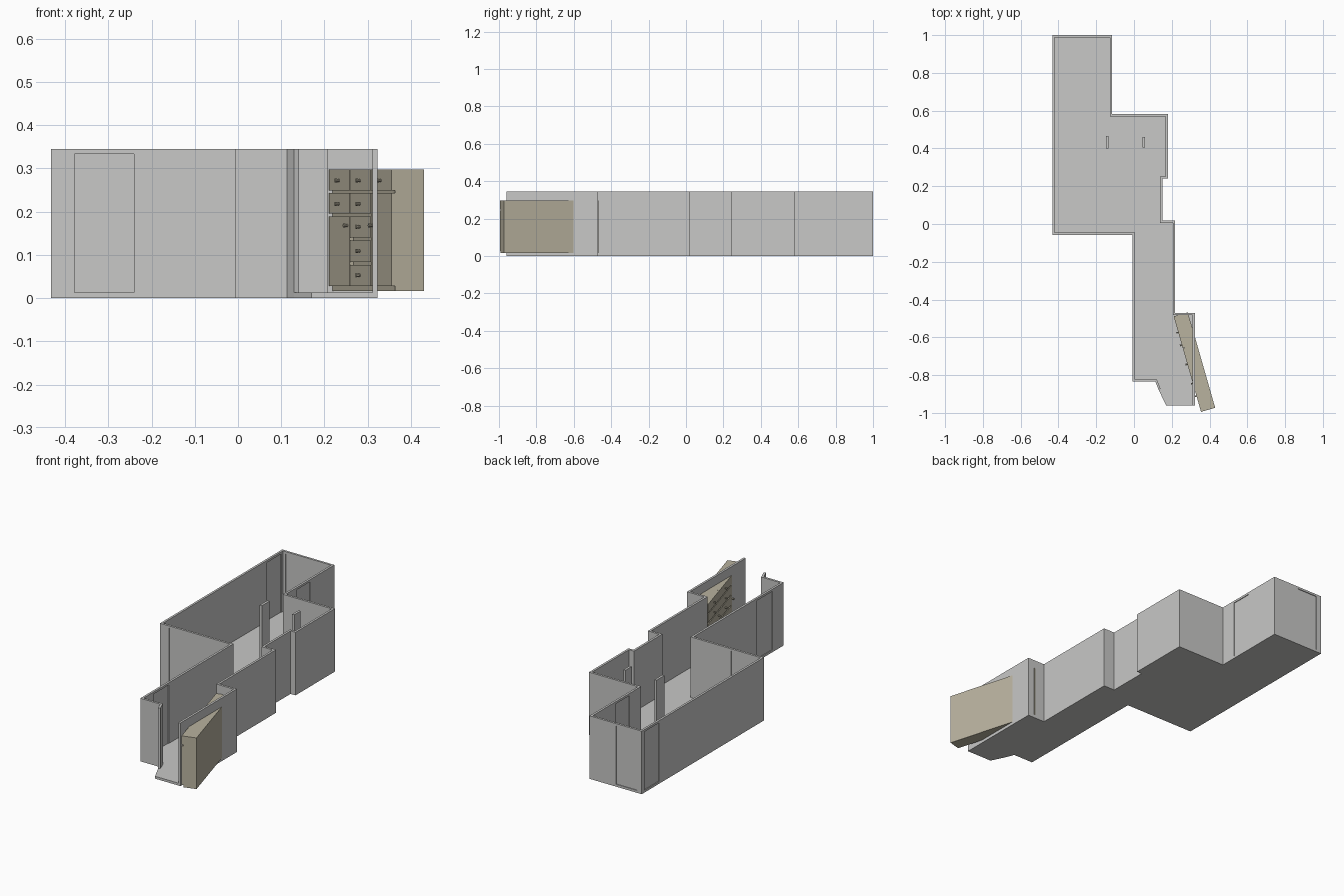
import bpy, bmesh, math
from mathutils import Vector, Matrix

if "Cube" in bpy.data.objects:
    bpy.data.objects.remove(bpy.data.objects["Cube"])

H, T, FLOOR = 0.345, 0.012, 0.013


def material(name, rgb):
    m = bpy.data.materials.new(name)
    m.diffuse_color = (*rgb, 1)
    m.use_nodes = True
    m.node_tree.nodes["Principled BSDF"].inputs["Base Color"].default_value = m.diffuse_color
    return m


PLASTER = material("light grey plaster", (0.58, 0.58, 0.57))
WOOD = material("tan wood", (0.48, 0.445, 0.345))


def finish(bm, name, mat):
    bmesh.ops.recalc_face_normals(bm, faces=bm.faces)
    me = bpy.data.meshes.new(name)
    bm.to_mesh(me)
    bm.free()
    me.materials.append(mat)
    ob = bpy.data.objects.new(name, me)
    bpy.context.collection.objects.link(ob)
    return ob


def prism(name, pts, z0, z1, mat):
    bm = bmesh.new()
    f = bm.faces.new([bm.verts.new((x, y, z0)) for x, y in pts])
    r = bmesh.ops.extrude_face_region(bm, geom=[f])
    vs = [v for v in r["geom"] if isinstance(v, bmesh.types.BMVert)]
    bmesh.ops.translate(bm, verts=vs, vec=(0, 0, z1 - z0))
    return finish(bm, name, mat)


def add_box(bm, lo, hi):
    lo, hi = Vector(lo), Vector(hi)
    m = Matrix.Translation((lo + hi) / 2) @ Matrix.Diagonal((*(hi - lo), 1))
    bmesh.ops.create_cube(bm, size=1, matrix=m)


def box(name, lo, hi, mat, world=Matrix()):
    bm = bmesh.new()
    add_box(bm, lo, hi)
    bm.transform(world)
    return finish(bm, name, mat)


def offset_right(path, t):
    """Mitred copy of an open path, moved t to its right."""
    P = [Vector(p) for p in path]
    N = []
    for a, b in zip(P, P[1:]):
        d = (b - a).normalized()
        N.append(Vector((d.y, -d.x)))
    out = []
    for i, p in enumerate(P):
        n0, n1 = N[max(i - 1, 0)], N[min(i, len(N) - 1)]
        out.append(tuple(p + (n0 + n1) * t / (1 + n0.dot(n1))))
    return out


# Outer wall line, clockwise from the angled stub to the front right end
outer = [(0.13, -0.877), (0.113, -0.835), (-0.007, -0.835), (-0.007, -0.058),
         (-0.432, -0.058), (-0.432, 1.0), (-0.116, 1.0), (-0.116, 0.582),
         (0.18, 0.582), (0.18, 0.24), (0.15, 0.24), (0.15, 0.018),
         (0.218, 0.018), (0.218, -0.47), (0.323, -0.47), (0.323, -0.96)]
inner = offset_right(outer, T)
walls = prism("walls", outer + inner[::-1], 0, H, PLASTER)

# Floor slab with its slanted entry edge
prism("floor", inner[1:] + [(0.17, -0.96), outer[0], inner[0]], 0, FLOOR, PLASTER)

# Doors: axis the wall runs along, centre of wall thickness, start, end
doors = [("y", -0.426, 0.85, 0.974), ("x", 0.994, -0.403, -0.277),
         ("y", -0.122, 0.67, 0.79), ("x", -0.052, -0.378, -0.24),
         ("y", -0.001, -0.74, -0.606)]


def door_bounds(d, half):
    axis, c, a, b = d
    if axis == "x":
        return (a, c - half, FLOOR), (b, c + half, 0.333)
    return (c - half, a, FLOOR), (c + half, b, 0.333)


bm = bmesh.new()
for d in doors:
    add_box(bm, *door_bounds(d, 0.015))
cutter = finish(bm, "door_cutter", PLASTER)
cutter.hide_render = True
mod = walls.modifiers.new("door_openings", "BOOLEAN")
mod.operation, mod.solver, mod.object = "DIFFERENCE", "EXACT", cutter
bpy.context.view_layer.objects.active = walls
bpy.ops.object.modifier_apply(modifier=mod.name)
bpy.data.objects.remove(cutter)
for i, d in enumerate(doors):
    box(f"door_{i + 1}", *door_bounds(d, 0.002), PLASTER)

# Free standing piers
box("pier_left", (-0.149, 0.40, FLOOR), (-0.136, 0.467, H), PLASTER)
box("pier_right", (0.044, 0.406, FLOOR), (0.057, 0.46, H), PLASTER)

# Cabinet frame: local x along the front, local y into the body
u = Vector((0.145, -0.506, 0)).normalized()
v = Vector((-u.y, u.x, 0))
frame = Matrix((u, v, (0, 0, 1))).transposed().to_4x4()
frame.translation = (0.21, -0.489, 0)
L, D, FRONT = 0.526, 0.078, 0.009
box("cabinet_body", (0, FRONT, 0.017), (L, D, 0.297), WOOD, frame)

# Drawer and door fronts: start, end, bottom, top, knob x, knob z
W, g = L / 3, 0.0015
fronts = [(c * W, (c + 1) * W, 0.249, 0.297, (c + .5) * W, 0.272) for c in range(3)]
fronts += [(c * W, (c + 1) * W, 0.196, 0.243, (c + .5) * W, 0.218) for c in range(2)]
fronts += [(W, 2 * W, z, z + 0.049, 1.5 * W, z + 0.025) for z in (0.028, 0.084, 0.14)]
fronts += [(0, W, 0.028, 0.189, 0.9 * W, 0.168),
           (2 * W, L, 0.028, 0.243, 2.1 * W, 0.168)]
for i, (a, b, z0, z1, kx, kz) in enumerate(fronts):
    a, b = a + (g if a > 0 else 0), b - (g if b < L - 0.001 else 0)
    box(f"cabinet_front_{i + 1}", (a, 0, z0), (b, FRONT, z1), WOOD, frame)
    bm = bmesh.new()
    bmesh.ops.create_cone(bm, cap_ends=True, segments=10, radius1=0.003, radius2=0.005,
                          depth=0.011, matrix=frame @ Matrix.Translation((kx, -0.005, kz))
                          @ Matrix.Rotation(math.pi / 2, 4, "X"))
    finish(bm, f"cabinet_knob_{i + 1}", WOOD)
